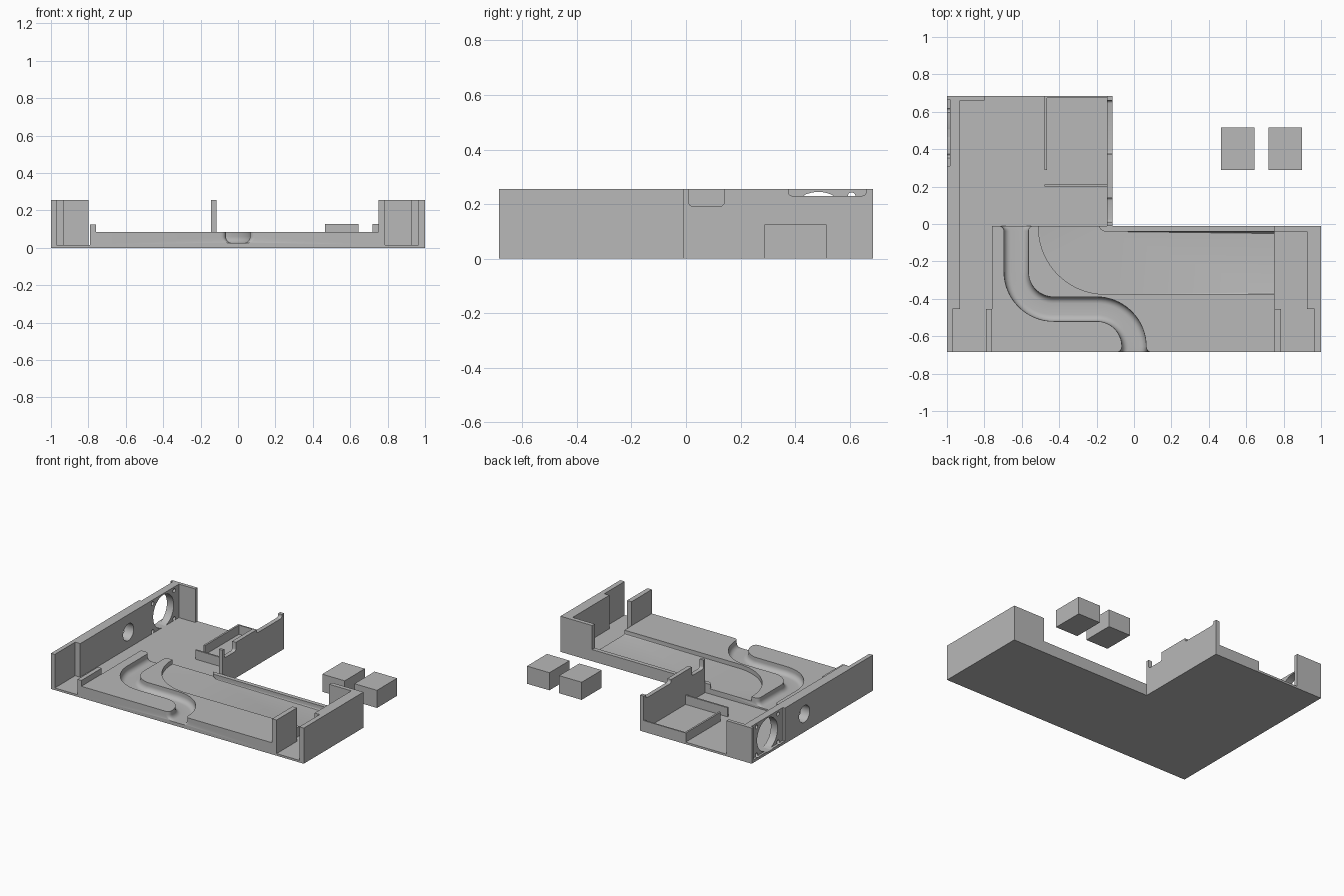
import bpy, bmesh, math
from mathutils import Vector

if "Cube" in bpy.data.objects:
    bpy.data.objects.remove(bpy.data.objects["Cube"])

grey = bpy.data.materials.new("plain grey")
grey.diffuse_color = (0.48, 0.48, 0.48, 1)
grey.use_nodes = True
grey.node_tree.nodes["Principled BSDF"].inputs["Base Color"].default_value = grey.diffuse_color

TOP, FLOOR, DECK = 0.255, 0.015, 0.083


def finish(name, bm):
    bmesh.ops.recalc_face_normals(bm, faces=bm.faces)
    mesh = bpy.data.meshes.new(name)
    bm.to_mesh(mesh)
    bm.free()
    ob = bpy.data.objects.new(name, mesh)
    bpy.context.collection.objects.link(ob)
    mesh.materials.append(grey)
    return ob


def prism(name, pts, lo, hi, axis="z", soft=0):
    """Extrude a 2D outline along z (points are x, y) or along x (points are y, z)."""
    bm = bmesh.new()
    place = (lambda p, h: (p[0], p[1], h)) if axis == "z" else (lambda p, h: (h, p[0], p[1]))
    a = [bm.verts.new(place(p, lo)) for p in pts]
    b = [bm.verts.new(place(p, hi)) for p in pts]
    base = bm.faces.new(a)
    bm.faces.new(b)
    for i in range(len(pts)):
        j = (i + 1) % len(pts)
        bm.faces.new((a[i], a[j], b[j], b[i]))
    if soft:
        bmesh.ops.bevel(bm, geom=list(base.edges), offset=soft, segments=3,
                        profile=0.5, affect="EDGES")
    return finish(name, bm)


def box(name, x0, x1, y0, y1, z0, z1):
    return prism(name, [(x0, y0), (x1, y0), (x1, y1), (x0, y1)], z0, z1)


def arc(cx, cy, r, a0, a1, n=16):
    return [(cx + r * math.cos(math.radians(a0 + (a1 - a0) * i / n)),
             cy + r * math.sin(math.radians(a0 + (a1 - a0) * i / n))) for i in range(n + 1)]


def disc(y, z, r, n=32):
    return prism("hole_cutter", arc(y, z, r, 0, 360, n)[:-1], -1.1, -0.7, "x")


def cut(ob, cutters):
    for c in cutters:
        m = ob.modifiers.new("cut", "BOOLEAN")
        m.operation, m.object, m.solver = "DIFFERENCE", c, "EXACT"
        dg = bpy.context.evaluated_depsgraph_get()
        new = bpy.data.meshes.new_from_object(ob.evaluated_get(dg))
        ob.modifiers.clear()
        ob.data = new
        bpy.data.objects.remove(c)


# L-shaped floor
prism("floor", [(-1, -.685), (1, -.685), (1, -.01), (-.115, -.01), (-.115, .685), (-1, .685)], 0, FLOOR)

# Left wall, thinner at the front, with fan pocket, fan hole, screw holes and port
left = prism("left_wall", [(-1, -.685), (-.97, -.685), (-.97, -.455), (-.93, -.455),
                           (-.93, .685), (-1, .685)], FLOOR, TOP)
FY, FZ = .485, .129
cutters = [box("pocket_cutter", -1.1, -.983, .31, .665, .02, .3), disc(FY, FZ, .116), disc(.09, FZ, .06)]
cutters += [disc(FY + sy * .122, FZ + sz * .1, .014, 16) for sy in (-1, 1) for sz in (-1, 1)]
cut(left, cutters)
box("left_back_return", -.93, -.80, .66, .685, FLOOR, TOP)

# Right wall, thinner at the front, and its back return
prism("right_wall", [(1, -.685), (.965, -.685), (.965, -.455), (.925, -.455),
                     (.925, -.04), (.75, -.04), (.75, -.01), (1, -.01)], FLOOR, TOP)

# Front slot dividers: low on the left, full height on the right
box("left_slot_divider", -.79, -.76, -.685, -.455, FLOOR, .125)
box("right_slot_divider", .75, .785, -.685, -.455, FLOOR, TOP)

# Raised deck
deck = box("deck", -.76, .75, -.685, -.01, FLOOR, DECK)

# Shallow tray in the deck, open at the back left and the right
tray = [(-.51, .03)] + arc(-.155, -.02, .355, 180, 270, 24) + [(.85, -.375), (.85, -.04)]
tray += arc(-.15, .0, .04, 270, 180, 8) + [(-.19, .03)]
tray_cutter = prism("tray_cutter", tray, .052, .14, soft=.012)

# S-shaped rounded channel that flares at both ends
FL = .028


def flare(d):
    return FL - math.sqrt(max(0, FL * FL - (FL - d) ** 2)) if d < FL else 0


ends = [0, .002, .006, .012, .02, .028]
path = [((-.63, .03), (0, -1), FL)]
path += [((-.63, -.01 - d), (0, -1), flare(d)) for d in ends]
for i in range(17):
    a = math.radians(180 + 90 * i / 16)
    path.append(((-.43 + .2 * math.cos(a), -.255 + .2 * math.sin(a)), (-math.sin(a), math.cos(a)), 0))
for i in range(17):
    a = math.radians(90 - 90 * i / 16)
    path.append(((-.2 + .2 * math.cos(a), -.655 + .2 * math.sin(a)), (math.sin(a), -math.cos(a)), 0))
path += [((0, -.685 + d), (0, -1), flare(d)) for d in reversed(ends[:-1])]
path.append(((0, -.72), (0, -1), FL))

HW, R, ZB = .065, .035, .025
section = [(-HW, .14)] + arc(-HW + R, ZB + R, R, 180, 270, 6) + arc(HW - R, ZB + R, R, 270, 360, 6) + [(HW, .14)]
bm = bmesh.new()
rings = []
for (px, py), (tx, ty), extra in path:
    k = (HW + extra) / HW
    rings.append([bm.verts.new((px - ty * u * k, py + tx * u * k, z)) for u, z in section])
for r0, r1 in zip(rings, rings[1:]):
    for i in range(len(section)):
        j = (i + 1) % len(section)
        bm.faces.new((r0[i], r0[j], r1[j], r1[i]))
bm.faces.new(rings[0])
bm.faces.new(rings[-1])
channel_cutter = finish("channel_cutter", bm)
cut(deck, [tray_cutter, channel_cutter])

# Rear side wall with two cable notches in its top edge
profile = [(-.01, FLOOR), (.685, FLOOR), (.685, TOP), (.66, TOP)]
profile += arc(.645, .245, .015, 0, -90, 4) + arc(.39, .245, .015, 270, 180, 4) + [(.375, TOP), (.14, TOP)]
profile += arc(.125, .207, .015, 0, -90, 4) + arc(.025, .207, .015, 270, 180, 4) + [(.01, TOP), (-.01, TOP)]
prism("rear_side_wall", profile, -.145, -.115, "x")

# Low compartment walls in the rear bay
box("compartment_side", -.478, -.465, .29, .685, FLOOR, .08)
box("compartment_back", -.465, -.145, .675, .685, FLOOR, .08)
box("compartment_front", -.478, -.145, .20, .212, FLOOR, .08)

# Two loose blocks
for name, x0, x1 in (("left_block", .465, .643), ("right_block", .72, .898)):
    box(name, x0, x1, .288, .515, 0, .126)

# Smooth only the rounded parts
bpy.ops.object.select_all(action="SELECT")
bpy.context.view_layer.objects.active = deck
bpy.ops.object.shade_smooth_by_angle(angle=math.radians(30))
